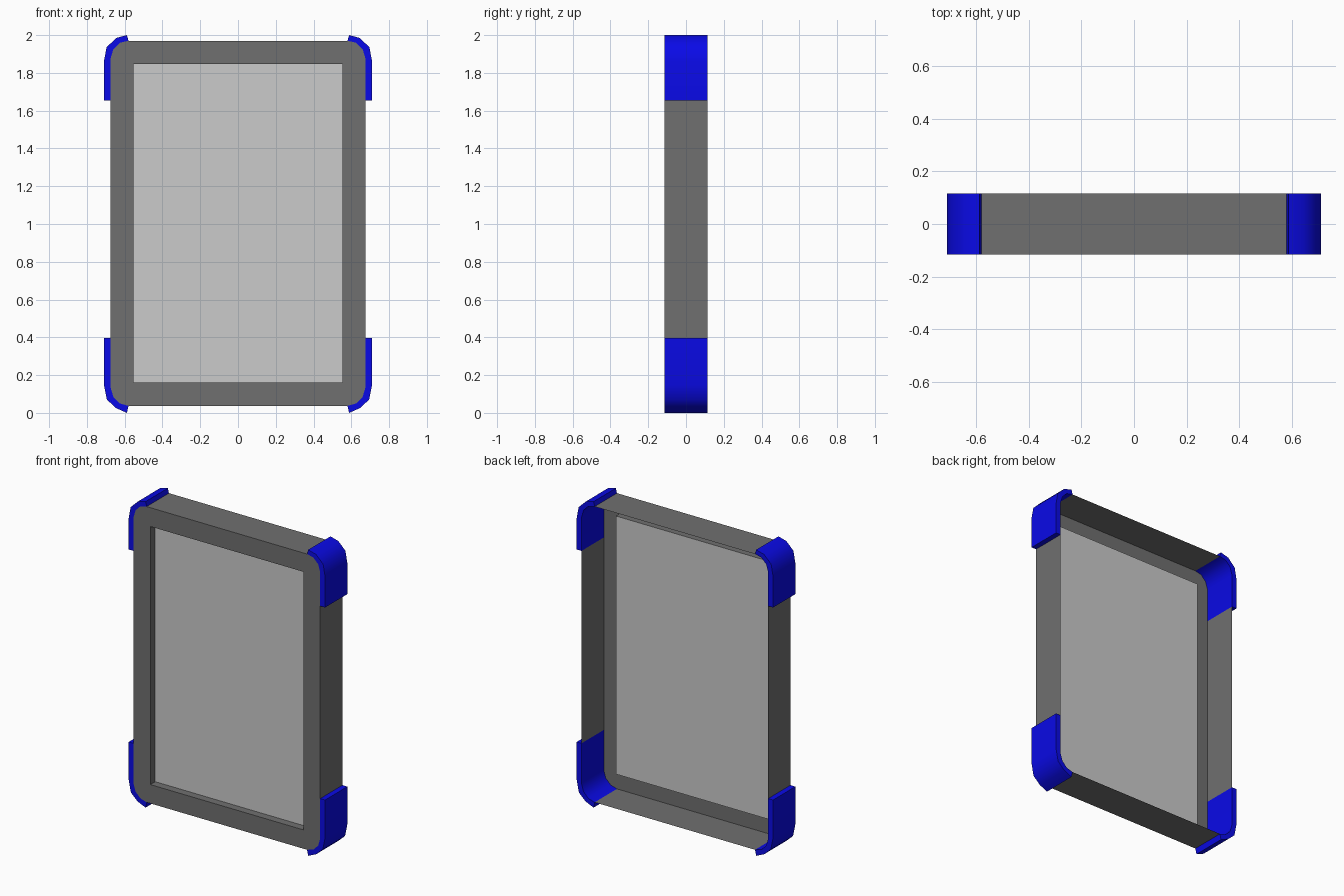
import bpy, bmesh, math

if "Cube" in bpy.data.objects:
    bpy.data.objects.remove(bpy.data.objects["Cube"])

FRONT, BACK, SCREEN_Y = -0.115, 0.115, -0.065

# Right-hand corner profiles (x, z): inner follows the frame outline, outer is the guard
TOP_IN = [(0.675, 1.655), (0.675, 1.875), (0.66, 1.925), (0.625, 1.96), (0.58, 1.97)]
TOP_OUT = [(0.71, 1.655), (0.71, 1.86), (0.696, 1.935), (0.645, 1.985), (0.588, 2.0)]
LOW_IN = [(0.675, 0.397), (0.675, 0.135), (0.66, 0.085), (0.625, 0.05), (0.58, 0.037)]
LOW_OUT = [(0.71, 0.397), (0.71, 0.15), (0.694, 0.07), (0.645, 0.025), (0.588, 0.0)]


def material(name, r, g, b):
    mat = bpy.data.materials.new(name)
    mat.diffuse_color = (r, g, b, 1)
    mat.use_nodes = True
    mat.node_tree.nodes["Principled BSDF"].inputs["Base Color"].default_value = mat.diffuse_color
    return mat


blue = material("guard_blue", 0.003, 0.003, 0.8)
dark = material("frame_grey", 0.16, 0.16, 0.16)
light = material("screen_grey", 0.55, 0.55, 0.55)


def finish(name, bm, mat):
    bmesh.ops.recalc_face_normals(bm, faces=bm.faces)
    me = bpy.data.meshes.new(name)
    bm.to_mesh(me)
    bm.free()
    me.materials.append(mat)
    ob = bpy.data.objects.new(name, me)
    bpy.context.collection.objects.link(ob)
    return ob


def add_loop(bm, pts, y):
    vs = [bm.verts.new((x, y, z)) for x, z in pts]
    return [bm.edges.new((a, b)) for a, b in zip(vs, vs[1:] + vs[:1])]


def extrude_y(bm, edges, dy):
    new = bmesh.ops.extrude_edge_only(bm, edges=edges)["geom"]
    verts = [g for g in new if isinstance(g, bmesh.types.BMVert)]
    bmesh.ops.translate(bm, vec=(0, dy, 0), verts=verts)


# Front bezel: rounded plate with a window and the recess lip behind it
right = LOW_IN[::-1] + TOP_IN
outline = right + [(-x, z) for x, z in right[::-1]]
window = [(-0.553, 0.16), (0.553, 0.16), (0.553, 1.847), (-0.553, 1.847)]
bm = bmesh.new()
outer = add_loop(bm, outline, FRONT)
inner = add_loop(bm, window, FRONT)
bmesh.ops.triangle_fill(bm, edges=outer + inner, use_beauty=True, normal=(0, -1, 0))
extrude_y(bm, inner, SCREEN_Y - FRONT)
finish("front_bezel", bm, dark)

# Recessed screen
bm = bmesh.new()
bm.faces.new([bm.verts.new((x, SCREEN_Y, z)) for x, z in window])
finish("screen", bm, light)

# Thin side walls between the corner guards, open at the back
walls = {
    "right_wall": ((0.675, 0.397), (0.675, 1.655)),
    "left_wall": ((-0.675, 1.655), (-0.675, 0.397)),
    "top_wall": ((0.58, 1.97), (-0.58, 1.97)),
    "bottom_wall": ((-0.58, 0.037), (0.58, 0.037)),
}
for name, (a, b) in walls.items():
    bm = bmesh.new()
    quad = [(a, FRONT), (b, FRONT), (b, BACK), (a, BACK)]
    bm.faces.new([bm.verts.new((x, y, z)) for (x, z), y in quad])
    finish(name, bm, dark)

# Corner guards: thick bent strips, mirrored left and right
for name, ins, outs in (("top_corner_guards", TOP_IN, TOP_OUT),
                        ("bottom_corner_guards", LOW_IN, LOW_OUT)):
    bm = bmesh.new()
    rings = [[bm.verts.new((p[0], y, p[1]))
              for p, y in ((i, FRONT), (o, FRONT), (o, BACK), (i, BACK))]
             for i, o in zip(ins, outs)]
    for r, s in zip(rings, rings[1:]):
        for k in range(4):
            n = (k + 1) % 4
            bm.faces.new((r[k], r[n], s[n], s[k]))
    bm.faces.new(rings[0])
    bm.faces.new(rings[-1])
    for f in bm.faces:
        f.smooth = True
    ob = finish(name, bm, blue)
    ob.data.set_sharp_from_angle(angle=math.radians(50))
    mod = ob.modifiers.new("mirror", 'MIRROR')
    mod.use_mirror_merge = False
